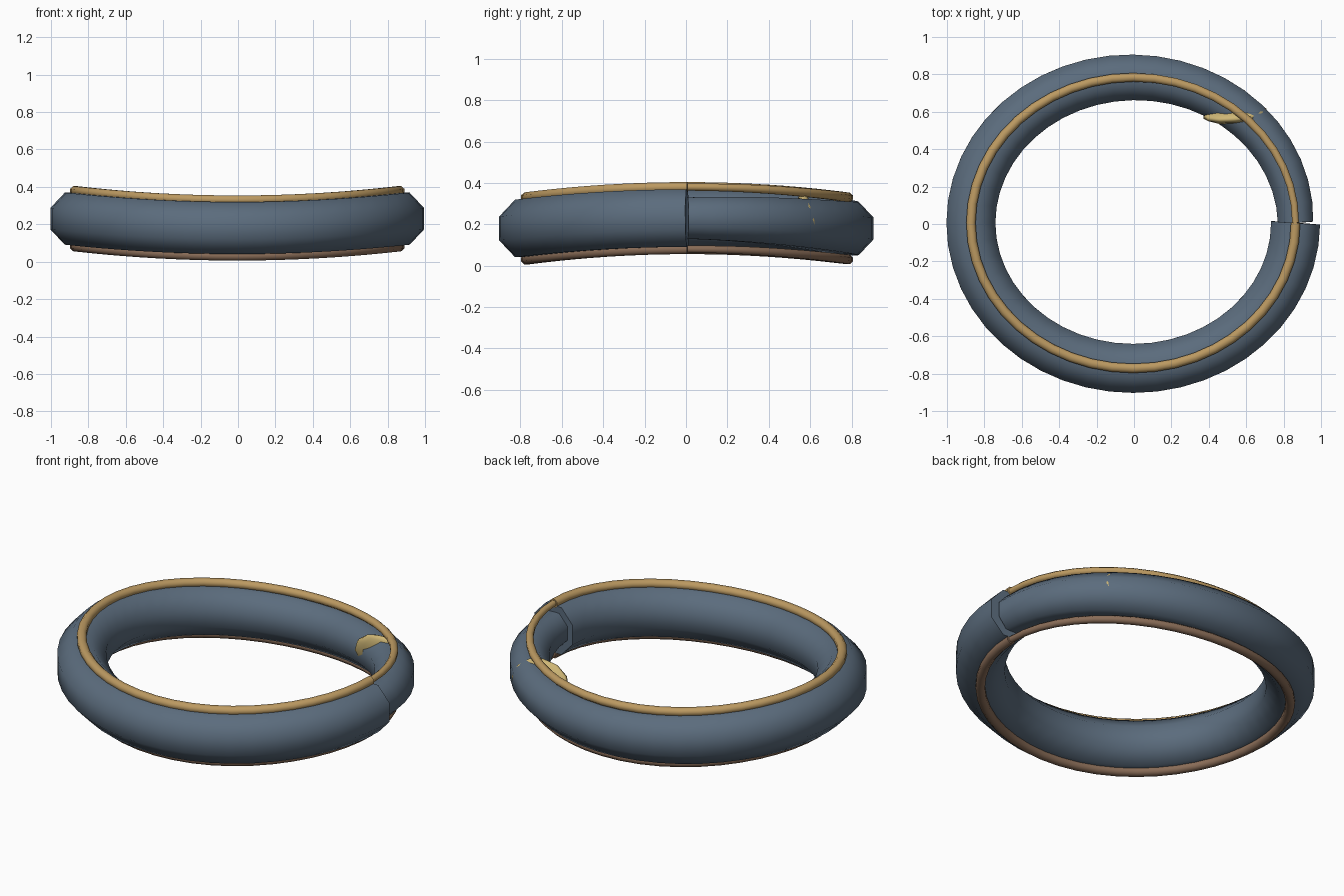
import bpy
import bmesh
from math import sin, cos, pi, radians
from mathutils import Vector

cube = bpy.data.objects.get("Cube")
if cube:
    bpy.data.objects.remove(cube, do_unlink=True)

STEPS = 48
SIDES = 8


def material(name, rgb):
    mat = bpy.data.materials.new(name)
    mat.use_nodes = True
    mat.diffuse_color = (*rgb, 1)
    mat.node_tree.nodes["Principled BSDF"].inputs["Base Color"].default_value = (*rgb, 1)
    return mat


slate = material("slate blue", (0.105, 0.15, 0.205))
gold = material("gold", (0.50, 0.32, 0.12))
copper = material("copper brown", (0.25, 0.15, 0.095))
pale_gold = material("pale gold", (0.62, 0.47, 0.18))


def path_point(t, lift=0.0):
    """Open oval loop with a gentle saddle, running clockwise from +x."""
    a = -2 * pi * t
    return Vector((0.868 * cos(a) - 0.004, 0.778 * sin(a) + 0.006,
                   0.205 + 0.025 * cos(2 * a) + lift))


def taper(t):
    """Full thickness for half the loop, then thinning to the tail."""
    return 1 - 0.28 * max(0, 2 * t - 1) ** 2


def finish(bm, name, mat):
    bmesh.ops.recalc_face_normals(bm, faces=bm.faces)
    mesh = bpy.data.meshes.new(name)
    bm.to_mesh(mesh)
    bm.free()
    mesh.materials.append(mat)
    obj = bpy.data.objects.new(name, mesh)
    bpy.context.collection.objects.link(obj)
    bpy.ops.object.select_all(action="DESELECT")
    obj.select_set(True)
    bpy.context.view_layer.objects.active = obj
    bpy.ops.object.shade_smooth_by_angle(angle=radians(65))
    return obj


def sweep(name, mat, half_width, half_height, lift=0.0):
    """Sweep a flat-sided octagon along the loop and cap both ends."""
    bm = bmesh.new()
    corner = 1 / cos(pi / SIDES)
    points = [path_point(i / STEPS, lift) for i in range(STEPS + 1)]
    rings = []
    for i, p in enumerate(points):
        tangent = points[min(i + 1, STEPS)] - points[max(i - 1, 0)]
        side = tangent.cross(Vector((0, 0, 1))).normalized()
        up = side.cross(tangent).normalized()
        scale = taper(i / STEPS) * corner
        ring = []
        for k in range(SIDES):
            b = 2 * pi * (k + 0.5) / SIDES
            ring.append(bm.verts.new(p + side * cos(b) * half_width * scale
                                     + up * sin(b) * half_height * scale))
        rings.append(ring)
    for r0, r1 in zip(rings, rings[1:]):
        for k in range(SIDES):
            n = (k + 1) % SIDES
            bm.faces.new((r0[k], r0[n], r1[n], r1[k]))
    bm.faces.new(rings[0])
    bm.faces.new(rings[-1])
    return finish(bm, name, mat)


# Main band and the two trims along its top and underside
sweep("band", slate, 0.131, 0.139)
sweep("upper_trim", gold, 0.025, 0.024, 0.15)
sweep("lower_trim", copper, 0.025, 0.024, -0.15)

# Flattened oval accent set through the thin end of the band
bm = bmesh.new()
bmesh.ops.create_uvsphere(bm, u_segments=10, v_segments=6, radius=1)
accent = finish(bm, "oval_accent", pale_gold)
accent.scale = (0.178, 0.045, 0.132)
accent.rotation_euler = (radians(14), 0, radians(5))
accent.location = (0.54, 0.59, 0.22)
